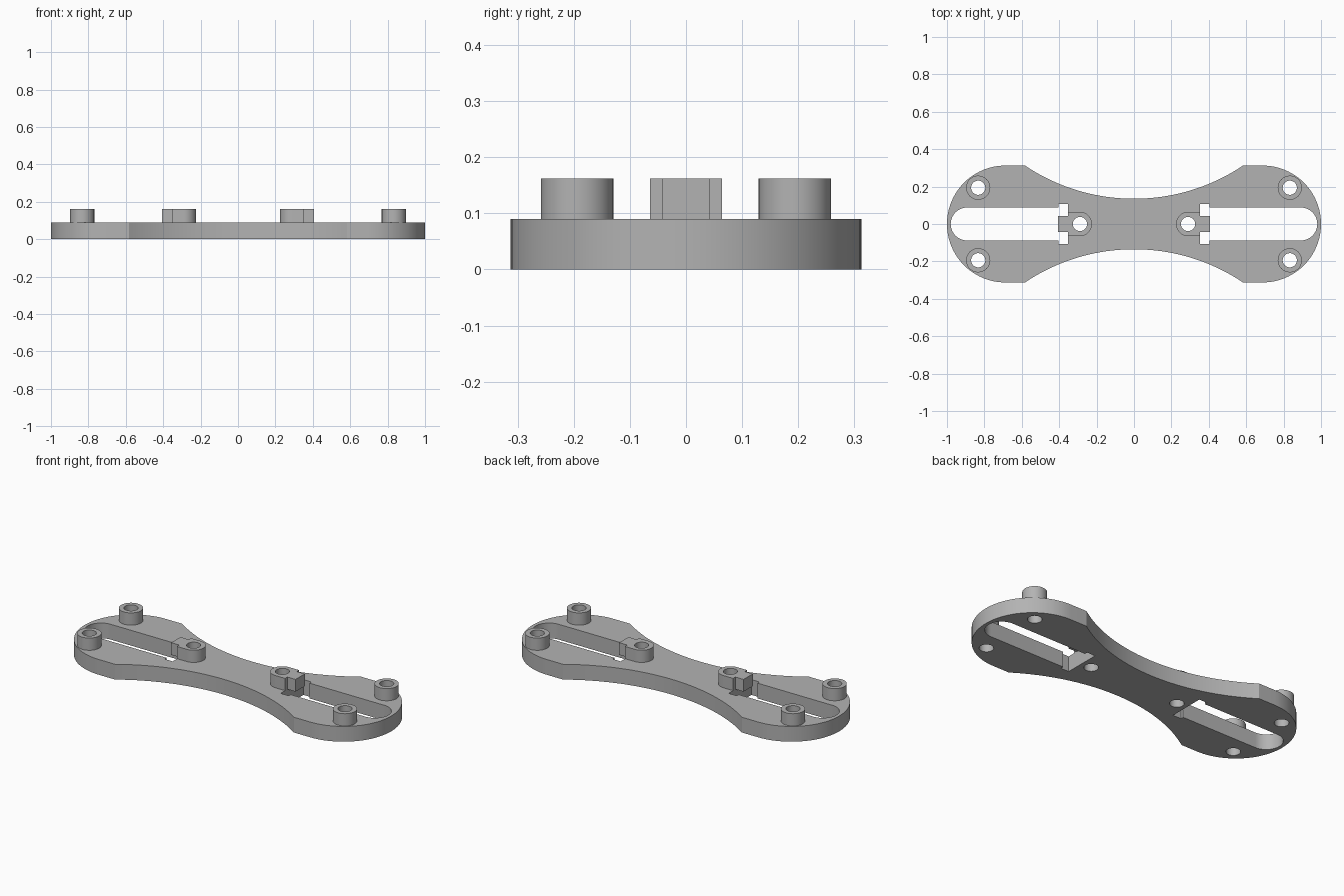
import bpy
import bmesh
from math import sin, cos, pi, radians, asin

old = bpy.data.objects.get("Cube")
if old:
    bpy.data.objects.remove(old, do_unlink=True)

PLATE_H = 0.09
TOP = 0.162
BOSS_R = 0.0645
HOLE_R = 0.038
END_R = 0.3125
BOSSES = [(sx * 0.833, sy * 0.194) for sx in (-1, 1) for sy in (-1, 1)]
INNER_X = 0.289

grey = bpy.data.materials.new("plain grey")
grey.use_nodes = True
grey.diffuse_color = (0.45, 0.45, 0.45, 1)
grey.node_tree.nodes["Principled BSDF"].inputs["Base Color"].default_value = (0.45, 0.45, 0.45, 1)


def arc(cx, cy, r, start, end, steps):
    """Points along an arc, angles in radians."""
    angles = [start + (end - start) * i / steps for i in range(steps + 1)]
    return [(cx + r * cos(a), cy + r * sin(a)) for a in angles]


def circle(cx, cy, r):
    return arc(cx, cy, r, 0, 2 * pi, 48)[:-1]


def mirror_x(points, side):
    return [(side * x, y) for x, y in points]


def extrude(name, loops, z0, z1):
    """Solid from a filled flat outline; later loops become holes."""
    curve = bpy.data.curves.new(name, "CURVE")
    curve.dimensions = "2D"
    curve.fill_mode = "BOTH"
    curve.extrude = (z1 - z0) / 2
    for loop in loops:
        spline = curve.splines.new("POLY")
        spline.points.add(len(loop) - 1)
        for p, (x, y) in zip(spline.points, loop):
            p.co = (x, y, 0, 1)
        spline.use_cyclic_u = True
    obj = bpy.data.objects.new(name, curve)
    bpy.context.collection.objects.link(obj)
    bpy.ops.object.select_all(action="DESELECT")
    bpy.context.view_layer.objects.active = obj
    obj.select_set(True)
    bpy.ops.object.convert(target="MESH")
    obj = bpy.context.object
    bm = bmesh.new()
    bm.from_mesh(obj.data)
    bmesh.ops.remove_doubles(bm, verts=bm.verts, dist=0.0001)
    bmesh.ops.translate(bm, verts=bm.verts, vec=(0, 0, (z0 + z1) / 2))
    bmesh.ops.recalc_face_normals(bm, faces=bm.faces)
    bm.to_mesh(obj.data)
    bm.free()
    obj.data.materials.clear()
    obj.data.materials.append(grey)
    bpy.ops.object.shade_smooth_by_angle(angle=radians(30))
    return obj


# Plate outline: round ends, short flats and a concave waist on each side
neck_x, waist_y = 0.583, 0.135
rise = END_R - waist_y
waist_r = (neck_x ** 2 + rise ** 2) / (2 * rise)
spread = asin(neck_x / waist_r)
half = arc(1 - END_R, 0, END_R, -pi / 2, pi / 2, 48)
half += arc(0, waist_y + waist_r, waist_r, -pi / 2 + spread, -pi / 2 - spread, 40)
outline = half + [(-x, -y) for x, y in half]

# Slot with a round outer end and a wider notch at the inner end
slot_r = 0.088
slot = arc(0.98 - slot_r, 0, slot_r, -pi / 2, pi / 2, 24)
slot += [(0.405, slot_r), (0.405, 0.106), (0.352, 0.106),
         (0.352, -0.106), (0.405, -0.106), (0.405, -slot_r)]

holes = [circle(x, y, HOLE_R) for x, y in BOSSES]
holes += [circle(s * INNER_X, 0, HOLE_R) for s in (-1, 1)]
extrude("base_plate", [outline] + holes + [mirror_x(slot, s) for s in (-1, 1)], 0, PLATE_H)

# Round hollow bosses at the four corners
for x, y in BOSSES:
    name = ("back" if y > 0 else "front") + ("_left" if x > 0 else "_right") + "_boss"
    extrude(name, [circle(x, y, BOSS_R), circle(x, y, HOLE_R)], PLATE_H, TOP)

# Inner bosses with a tab that overhangs the slot
inner = arc(INNER_X, 0, BOSS_R, pi / 2, 3 * pi / 2, 24)
inner += [(0.352, -BOSS_R), (0.352, -0.043), (0.405, -0.043),
          (0.405, 0.043), (0.352, 0.043), (0.352, BOSS_R)]
for s, name in ((1, "left_tab_boss"), (-1, "right_tab_boss")):
    extrude(name, [mirror_x(inner, s), circle(s * INNER_X, 0, HOLE_R)], PLATE_H, TOP)
